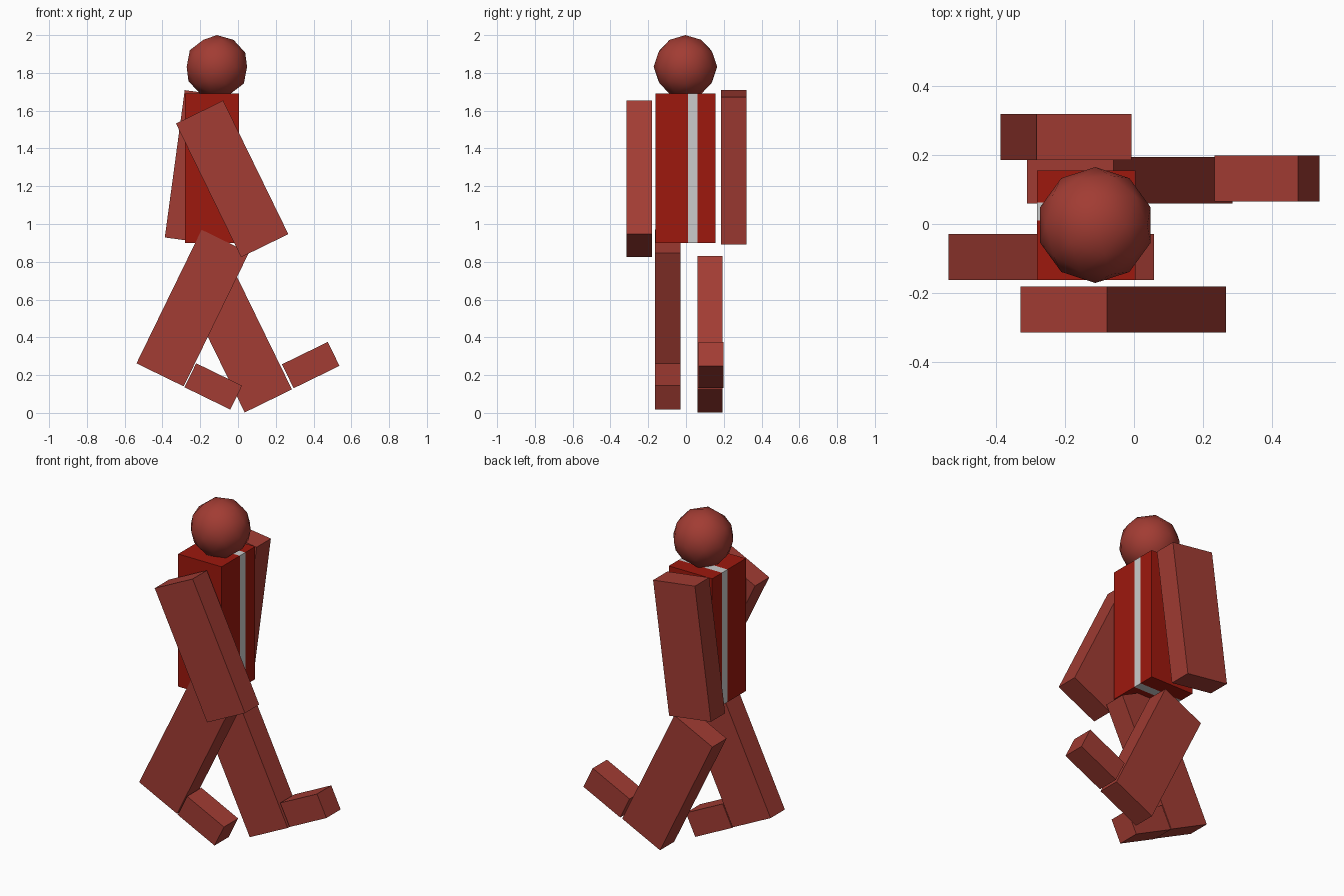
import bpy
from math import radians

if "Cube" in bpy.data.objects:
    bpy.data.objects.remove(bpy.data.objects["Cube"])


def material(name, color):
    m = bpy.data.materials.new(name)
    m.diffuse_color = (*color, 1)
    m.use_nodes = True
    m.node_tree.nodes["Principled BSDF"].inputs["Base Color"].default_value = m.diffuse_color
    return m


limb_red = material("limb_red", (0.36, 0.045, 0.033))
torso_red = material("torso_red", (0.34, 0.009, 0.004))


def box(name, center, size, tilt=0, mat=None):
    """Box of full dimensions `size`, tilted about the y axis (degrees)."""
    bpy.ops.mesh.primitive_cube_add(size=1, location=center)
    ob = bpy.context.object
    ob.name = name
    ob.scale = size
    bpy.ops.object.transform_apply(location=False, rotation=False, scale=True)
    ob.rotation_euler.y = radians(tilt)
    if mat:
        ob.data.materials.append(mat)
    return ob


# Torso: two red slabs with a grey stripe between them
for name, y0, y1, mat in (("torso_wide", -0.162, 0.01, torso_red),
                          ("torso_stripe", 0.01, 0.062, None),
                          ("torso_narrow", 0.062, 0.155, torso_red)):
    box(name, (-0.138, (y0 + y1) / 2, 1.295), (0.286, y1 - y0, 0.79), mat=mat)

# Arms and legs share one block size, feet another
LIMB = (0.278, 0.134, 0.787)
FOOT = (0.27, 0.134, 0.141)
for name, center, size, tilt in (
        ("near_arm", (-0.031, -0.248, 1.239), LIMB, -26),
        ("far_arm", (-0.197, 0.252, 1.300), LIMB, 7.7),
        ("trailing_leg", (-0.240, -0.096, 0.555), LIMB, 26),
        ("leading_leg", (-0.012, 0.127, 0.417), LIMB, -26),
        ("trailing_foot", (-0.131, -0.096, 0.140), FOOT, 26),
        ("leading_foot", (0.385, 0.132, 0.253), FOOT, -26)):
    box(name, center, size, tilt, limb_red)

# Head: low-poly ball, smooth shaded
bpy.ops.mesh.primitive_ico_sphere_add(subdivisions=2, radius=0.168,
                                      location=(-0.112, -0.003, 1.832))
head = bpy.context.object
head.name = "head"
head.data.materials.append(limb_red)
bpy.ops.object.shade_smooth()
